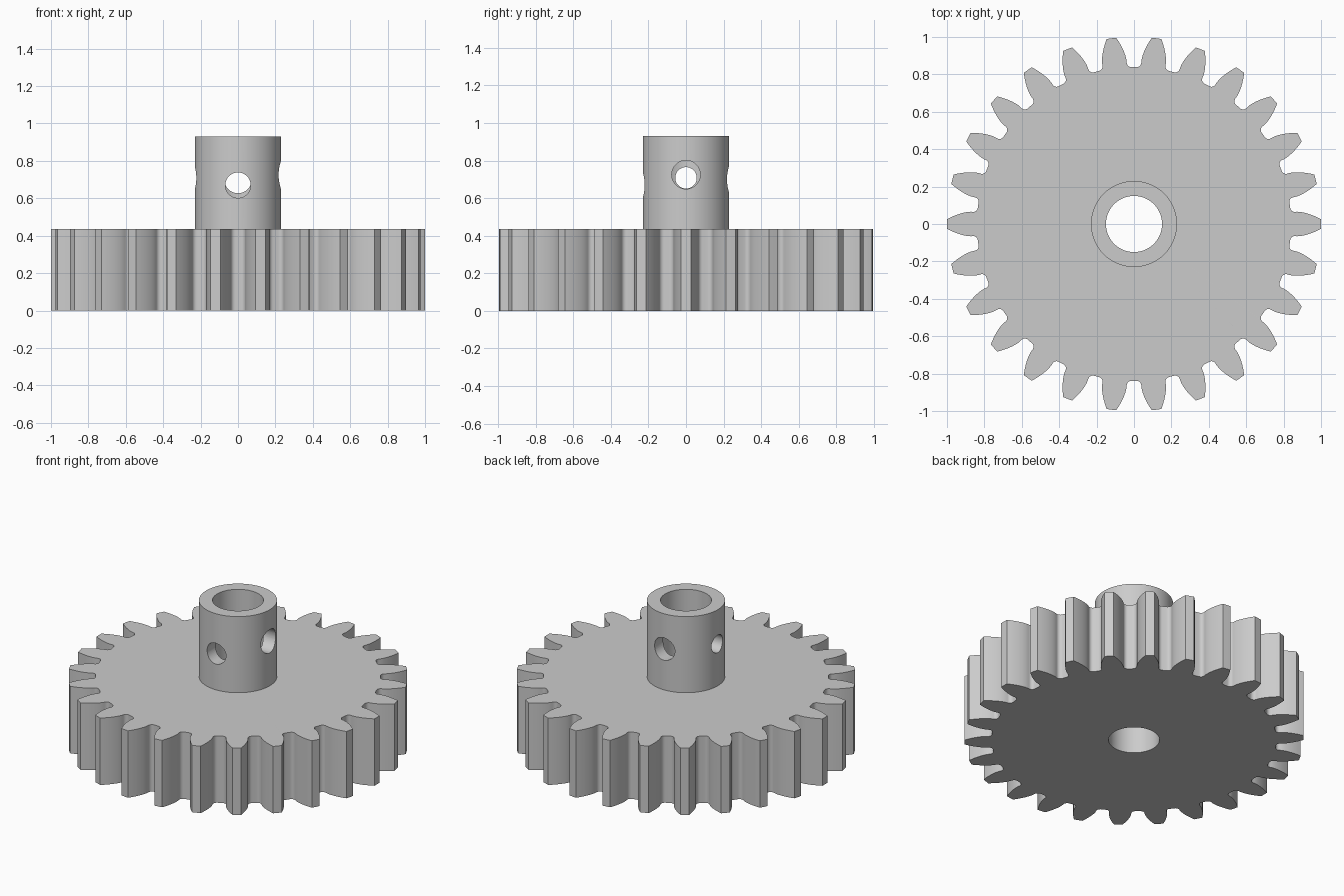
import bpy, bmesh
from math import pi, cos, sin, tan, acos, sqrt, radians
from mathutils import Matrix, Vector

if "Cube" in bpy.data.objects:
    bpy.data.objects.remove(bpy.data.objects["Cube"], do_unlink=True)

# Gear dimensions
TEETH = 26
TIP = 1.0
MODULE = 2 * TIP / (TEETH + 2)
PITCH = MODULE * TEETH / 2
ROOT = PITCH - 1.25 * MODULE
PRESSURE = radians(20)
BASE = PITCH * cos(PRESSURE)
FILLET = 0.024
GEAR_H, HUB_H = 0.435, 0.93
HUB_R, BORE_R = 0.23, 0.15

grey = bpy.data.materials.new("plain grey")
grey.use_nodes = True
grey.diffuse_color = (0.6, 0.6, 0.6, 1)
grey.node_tree.nodes["Principled BSDF"].inputs["Base Color"].default_value = (0.6, 0.6, 0.6, 1)


def involute(r):
    a = acos(min(1, BASE / r))
    return tan(a) - a


def half_tooth():
    """(angle, radius) pairs from the tip centre to the middle of the gap."""
    wide = pi / (2 * TEETH) + involute(PITCH / 1.0)
    pts = [(0, TIP)]
    for i in range(9):
        r = TIP + (BASE - TIP) * i / 8
        pts.append((wide - involute(r), r))
    for i in range(7):
        t = i / 6 * pi / 2
        pts.append((wide + FILLET * (1 - cos(t)) / ROOT, ROOT + FILLET * (1 - sin(t))))
    pts.append((pi / TEETH, ROOT))
    return pts


# Full outline of the toothed wheel
half = half_tooth()
tooth = [(-a, r) for a, r in reversed(half[1:])] + half[:-1]
outline = [(a + k * 2 * pi / TEETH, r) for k in range(TEETH) for a, r in tooth]

# Toothed wheel and hub as one solid, built ring by ring
bm = bmesh.new()


def ring(z, radius=None):
    return [bm.verts.new(((radius or r) * cos(a), (radius or r) * sin(a), z)) for a, r in outline]


rings = [ring(0, BORE_R), ring(0), ring(GEAR_H), ring(GEAR_H, HUB_R),
         ring(HUB_H, HUB_R), ring(HUB_H, BORE_R)]
n = len(outline)
for k, lower in enumerate(rings):
    upper = rings[(k + 1) % len(rings)]
    for i in range(n):
        j = (i + 1) % n
        bm.faces.new((lower[i], lower[j], upper[j], upper[i]))
bmesh.ops.recalc_face_normals(bm, faces=bm.faces)
mesh = bpy.data.meshes.new("gear_with_hub")
bm.to_mesh(mesh)
bm.free()
mesh.materials.append(grey)
gear = bpy.data.objects.new("gear_with_hub", mesh)
bpy.context.collection.objects.link(gear)
bpy.context.view_layer.objects.active = gear
gear.select_set(True)

# Four radial screw holes in the hub: direction, height, radius
holes = [((0, -1, 0), 0.67, 0.068), ((1, 0, 0), 0.725, 0.076),
         ((0, 1, 0), 0.70, 0.073), ((-1, 0, 0), 0.708, 0.057)]
for direction, z, radius in holes:
    d = Vector(direction)
    bm = bmesh.new()
    place = Matrix.Translation(d * 0.2 + Vector((0, 0, z))) @ d.to_track_quat("Z", "Y").to_matrix().to_4x4()
    bmesh.ops.create_cone(bm, cap_ends=True, segments=48, radius1=radius, radius2=radius,
                          depth=0.3, matrix=place)
    data = bpy.data.meshes.new("hole_cutter")
    bm.to_mesh(data)
    bm.free()
    data.materials.append(grey)
    cutter = bpy.data.objects.new("hole_cutter", data)
    cutter.hide_render = True
    bpy.context.collection.objects.link(cutter)
    mod = gear.modifiers.new("screw_hole", "BOOLEAN")
    mod.operation = "DIFFERENCE"
    mod.solver = "EXACT"
    mod.object = cutter
    bpy.ops.object.modifier_apply(modifier=mod.name)
    bpy.data.objects.remove(cutter, do_unlink=True)

# Smooth curves, crisp edges
bpy.ops.object.shade_smooth_by_angle(angle=radians(35))
